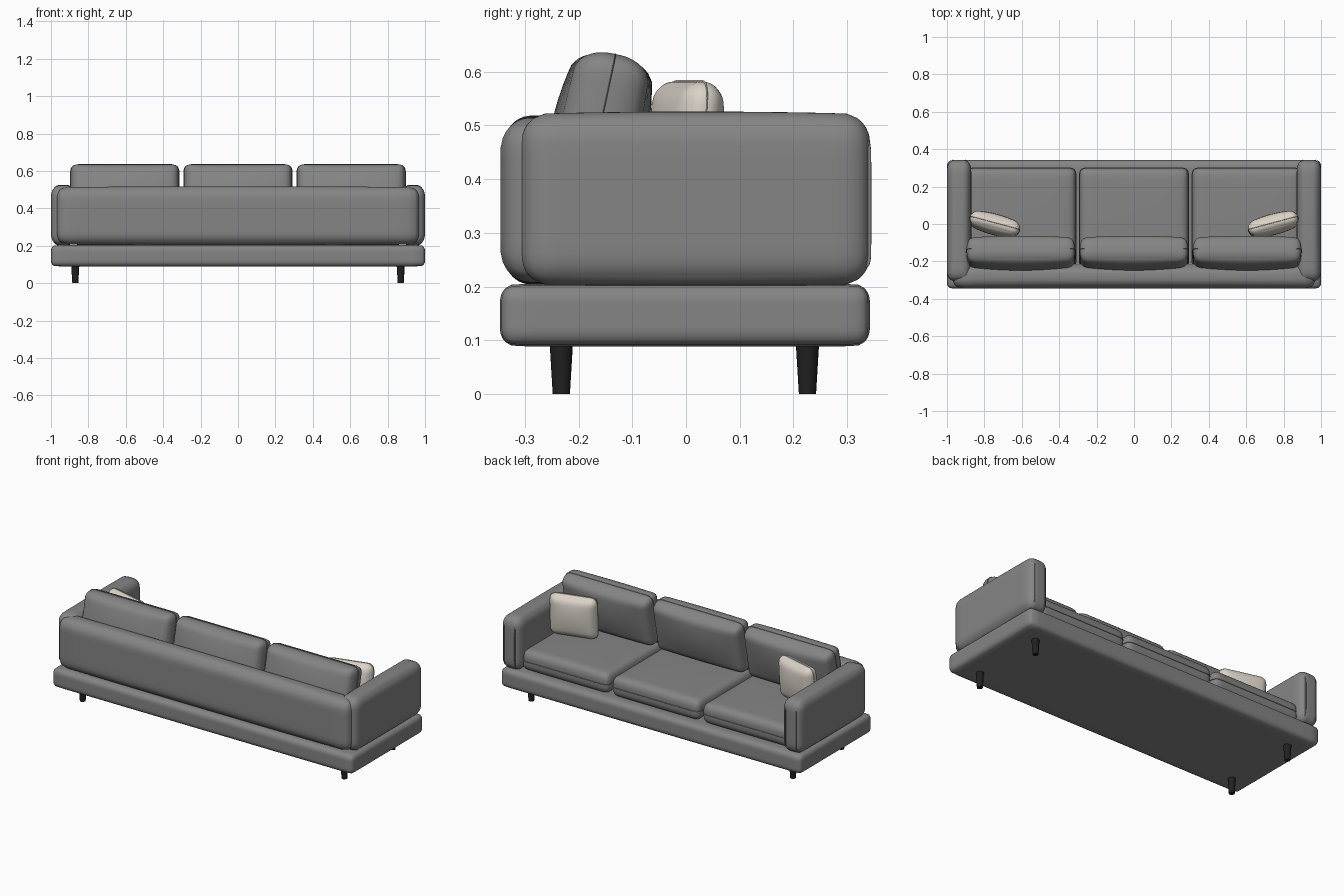
import bpy
import bmesh
import math
from mathutils import Vector

if "Cube" in bpy.data.objects:
    bpy.data.objects.remove(bpy.data.objects["Cube"])


def material(name, color):
    m = bpy.data.materials.new(name)
    m.use_nodes = True
    m.diffuse_color = (*color, 1)
    bsdf = m.node_tree.nodes["Principled BSDF"]
    bsdf.inputs["Base Color"].default_value = (*color, 1)
    bsdf.inputs["Roughness"].default_value = 0.8
    return m


GREY = material("grey fabric", (0.23, 0.235, 0.23))
CREAM = material("cream fabric", (0.70, 0.65, 0.58))
BLACK = material("black wood", (0.015, 0.015, 0.015))


def finish(name, bm, mat, loc, rot):
    mesh = bpy.data.meshes.new(name)
    bm.to_mesh(mesh)
    bm.free()
    mesh.materials.append(mat)
    obj = bpy.data.objects.new(name, mesh)
    bpy.context.collection.objects.link(obj)
    obj.location = loc
    obj.rotation_euler = rot
    bpy.ops.object.select_all(action='DESELECT')
    obj.select_set(True)
    bpy.context.view_layer.objects.active = obj
    bpy.ops.object.shade_smooth_by_angle(angle=math.radians(40))
    return obj


def soft_box(name, size, radius, mat, loc, rot=(0, 0, 0), puff=0, axis=2, cuts=17):
    """Box with elliptical rounding per axis, swollen along one axis."""
    bm = bmesh.new()
    bmesh.ops.create_cube(bm, size=2)
    bmesh.ops.subdivide_edges(bm, edges=bm.edges[:], cuts=cuts, use_grid_fill=True)
    for v in bm.verts:
        # crowd the grid towards the edges, where the rounding is
        t = [math.sin(c * math.pi / 2) for c in v.co]
        p = Vector([t[i] * size[i] / 2 for i in range(3)])
        inner = Vector([max(-size[i] / 2 + radius[i], min(size[i] / 2 - radius[i], p[i]))
                        for i in range(3)])
        d = Vector([(p[i] - inner[i]) / radius[i] for i in range(3)]).normalized()
        p = inner + Vector([d[i] * radius[i] for i in range(3)])
        a, b = [i for i in range(3) if i != axis]
        p[axis] *= 1 + puff * (1 - t[a] ** 2) * (1 - t[b] ** 2)
        v.co = p
    return finish(name, bm, mat, loc, rot)


def cushion(name, size, radius, mat, loc, rot, puff, axis):
    """Soft box with a raised seam round its middle."""
    soft_box(name, size, radius, mat, loc, rot, puff, axis)
    seam_size = [s + 0.005 for s in size]
    seam_radius = list(radius)
    seam_size[axis], seam_radius[axis] = 0.005, 0.0024
    soft_box(name + "_seam", seam_size, seam_radius, mat, loc, rot, 0, axis)


# Base platform and backrest
soft_box("base", (2, 0.688, 0.116), (0.03, 0.03, 0.032), GREY, (0, -0.002, 0.147))
soft_box("backrest", (1.94, 0.13, 0.305), (0.05, 0.055, 0.06), GREY,
         (0, -0.28, 0.361), puff=0.03)

for side, label in ((1, "left"), (-1, "right")):
    # Arm with two stitched lines on its end
    soft_box(label + "_arm", (0.13, 0.65, 0.316), (0.045, 0.05, 0.055), GREY,
             (side * 0.935, 0.018, 0.363), puff=0.03)
    for x in (0.9, 0.97):
        soft_box(label + "_arm_seam", (0.005, 0.02, 0.24), (0.002, 0.009, 0.03), GREY,
                 (side * x, 0.335, 0.355), cuts=5)

    # Scatter pillow
    cushion(label + "_pillow", (0.275, 0.075, 0.25), (0.04, 0.036, 0.04), CREAM,
            (side * 0.745, -0.002, 0.457), (math.radians(-4), 0, side * math.radians(15)),
            0.5, 1)

    # Tapered legs
    for y, end in ((-0.232, "back"), (0.226, "front")):
        bm = bmesh.new()
        bmesh.ops.create_cone(bm, cap_ends=True, segments=24, radius1=0.016,
                              radius2=0.022, depth=0.1)
        finish(f"{label}_{end}_leg", bm, BLACK, (side * 0.87, y, 0.05), (0, 0, 0))

# Three seat cushions, each with a back cushion
for i, label in ((-1, "right"), (0, "middle"), (1, "left")):
    cushion(label + "_seat_cushion", (0.583, 0.54, 0.12), (0.035, 0.035, 0.045), GREY,
            (i * 0.602, 0.03, 0.265), (0, 0, 0), 0.1, 2)
    cushion(label + "_back_cushion", (0.58, 0.135, 0.31), (0.035, 0.06, 0.04), GREY,
            (i * 0.605, -0.163, 0.481), (math.radians(-12), 0, 0), 0.33, 1)
